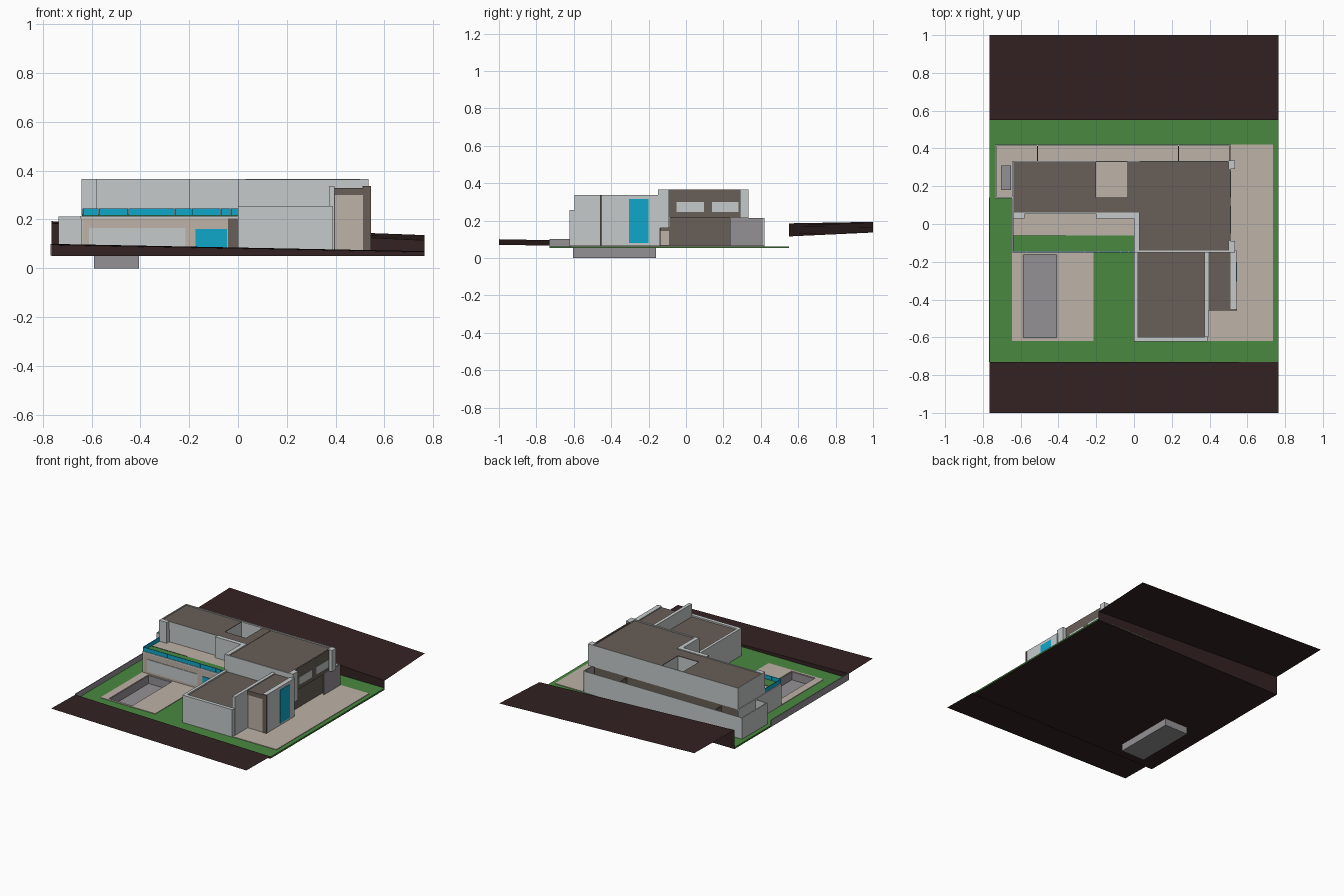
import bpy, bmesh

if "Cube" in bpy.data.objects:
    bpy.data.objects.remove(bpy.data.objects["Cube"])

def material(name, r, g, b):
    m = bpy.data.materials.new(name)
    m.diffuse_color = (r, g, b, 1)
    m.use_nodes = True
    m.node_tree.nodes["Principled BSDF"].inputs["Base Color"].default_value = m.diffuse_color
    return m

LIGHT = material("light grey render", .56, .59, .59)
BROWN = material("brown cladding", .138, .112, .095)
TAN = material("tan stone", .51, .445, .39)
GREEN = material("lawn green", .067, .246, .051)
SOIL = material("dark soil", .034, .016, .016)
BLUE = material("blue glass", .005, .386, .59)
GREY = material("concrete grey", .296, .283, .296)

def finish(name, bm, mat):
    me = bpy.data.meshes.new(name)
    bm.to_mesh(me)
    bm.free()
    me.materials.append(mat)
    ob = bpy.data.objects.new(name, me)
    bpy.context.collection.objects.link(ob)

def box(name, x0, x1, y0, y1, z0, z1, mat):
    bm = bmesh.new()
    bmesh.ops.create_cube(bm, size=1)
    for v in bm.verts:
        v.co = (x0 if v.co.x < 0 else x1, y0 if v.co.y < 0 else y1,
                z0 if v.co.z < 0 else z1)
    finish(name, bm, mat)

def ring(name, outer, inner, z0, z1, mat):
    """Slab with a rectangular hole; rectangles are x0, x1, y0, y1."""
    X0, X1, Y0, Y1 = outer
    x0, x1, y0, y1 = inner
    box(name + "_left", X0, x0, Y0, Y1, z0, z1, mat)
    box(name + "_right", x1, X1, Y0, Y1, z0, z1, mat)
    box(name + "_front", x0, x1, Y0, y0, z0, z1, mat)
    box(name + "_back", x0, x1, y1, Y1, z0, z1, mat)

# Terrain: stepped profile swept along x, sloping down to the right
POOL = (-.59, -.405, -.605, -.16)
xs = [-.765, POOL[0], POOL[1], 0, .4, .765]
rows = [(-1, .10, .07), (-.73, .095, .066), (-.73, .05, .05), (POOL[2], .05, .05),
        (POOL[3], .05, .05), (.55, .05, .05), (.55, .185, .115), (1, .193, .136)]
bm = bmesh.new()
grid = [[bm.verts.new((x, y, l + (r - l) * (x + .765) / 1.53)) for x in xs]
        for y, l, r in rows]
for j in range(len(rows) - 1):
    for i in range(len(xs) - 1):
        if (j, i) != (3, 1):            # opening for the pool
            bm.faces.new((grid[j][i], grid[j][i + 1], grid[j + 1][i + 1], grid[j + 1][i]))
finish("terrain", bm, SOIL)

# Garden, paving and pool
ring("lawn", (-.765, .765, -.73, .55), POOL, .052, .062, GREEN)
ring("pool_deck", (-.645, -.215, -.62, -.15), POOL, .06, .066, TAN)
box("driveway", .38, .735, -.62, .42, .06, .066, TAN)
box("rear_path", -.735, .51, .14, .42, .06, .066, TAN)
box("pool_floor", *POOL, 0, .006, GREY)
ring("pool_wall", (POOL[0], POOL[1], POOL[2], POOL[3]),
     (POOL[0] + .004, POOL[1] - .004, POOL[2] + .004, POOL[3] - .004), .0, .062, GREY)
box("garden_wall", -.768, -.762, -.73, .14, .052, .10, GREY)

# Rear boundary wall and side court
box("rear_wall", -.735, .51, .413, .42, .06, .212, LIGHT)
box("court_side_wall", -.735, -.727, .135, .42, .06, .212, LIGHT)
box("court_front_wall", -.735, -.64, .135, .143, .06, .212, LIGHT)
box("court_basin", -.705, -.65, .18, .31, .064, .075, GREY)
for n, x in enumerate((-.51, .235)):
    box(f"rear_divider_{n}", x - .003, x + .003, .33, .413, .06, .205, BROWN)
box("rear_path_end_wall", .503, .51, .235, .42, .06, .214, GREY)

# Ground floor
box("living_room", -.64, -.04, -.145, .33, .06, .207, TAN)
box("side_wall", -.644, -.638, -.148, .33, .06, .207, LIGHT)
box("living_room_back", -.64, .03, .328, .333, .06, .214, BROWN)
box("porch_post", -.04, 0, -.145, .33, .06, .207, BROWN)
box("garage", -.04, .485, -.14, .33, .06, .214, BROWN)
box("living_window", -.61, -.215, -.149, -.143, .08, .165, LIGHT)
box("glass_door", -.175, -.045, -.149, -.143, .064, .16, BLUE)
box("garage_side_pier", .485, .51, -.145, -.085, .16, .215, LIGHT)
box("garage_side_post", .485, .505, -.145, -.137, .06, .16, BROWN)
box("garage_side_panel", .484, .488, -.137, -.09, .07, .145, TAN)

# Balcony with planter and glass rail
box("balcony_slab", -.645, 0, -.15, .33, .205, .215, LIGHT)
box("balcony_floor", -.635, 0, -.06, .33, .213, .218, TAN)
box("balcony_planter", -.637, 0, -.143, -.06, .213, .219, GREEN)
box("planter_edge", -.637, -.36, -.062, -.059, .215, .221, BROWN)
edges = [-.637, -.57, -.45, -.26, -.19, -.07, -.03, 0]
for n, (a, b) in enumerate(zip(edges, edges[1:])):
    box(f"rail_front_{n}", a + .001, b - .001, -.15, -.146, .217, .246, BLUE)
box("rail_side", -.641, -.637, -.15, .03, .217, .246, BLUE)

# Upper floor, left wing with a light well
VOID = (-.2, -.035, .14, .327)
ring("left_wing", (-.637, .03, .06, .327), VOID, .216, .355, LIGHT)
ring("left_roof", (-.634, .03, .06, .327), VOID, .355, .36, BROWN)
box("left_wing_back", -.64, .03, .327, .334, .214, .366, LIGHT)
box("left_wing_parapet", -.641, -.634, .03, .334, .216, .366, LIGHT)
box("left_front_pier", -.64, -.58, .03, .06, .216, .366, LIGHT)
box("mid_front_pier", -.2, .03, .03, .06, .216, .366, LIGHT)
box("recess_lintel", -.58, -.2, .054, .06, .31, .365, LIGHT)

# Upper floor, right wing
box("right_wing", .0, .5, -.145, .33, .214, .35, LIGHT)
box("right_roof", .03, .504, -.14, .329, .35, .358, BROWN)
box("right_wing_left_parapet", 0, .03, -.147, .06, .214, .366, LIGHT)
box("right_wing_front_parapet", 0, .51, -.15, -.14, .214, .364, LIGHT)
box("right_wing_back_parapet", .03, .51, .327, .334, .214, .366, LIGHT)
box("right_cladding", .5, .51, -.09, .29, .214, .365, BROWN)
box("rear_corner_pier", .5, .535, .29, .335, .214, .366, LIGHT)
box("front_corner_pier", .5, .535, -.15, -.09, .16, .366, LIGHT)
for n, (a, b) in enumerate(((-.05, .095), (.14, .28))):
    box(f"side_window_{n}", .506, .513, a, b, .245, .298, LIGHT)

# Front block with parapets
box("front_block", .002, .39, -.615, -.14, .06, .24, LIGHT)
box("front_block_roof", .02, .375, -.597, -.15, .24, .246, BROWN)
box("front_block_left_parapet", 0, .02, -.62, -.15, .06, .256, LIGHT)
box("front_block_front_parapet", 0, .39, -.622, -.597, .06, .256, LIGHT)
box("front_block_tall_wall", .372, .395, -.597, -.15, .06, .337, LIGHT)

# Entrance block
box("entrance", .395, .51, -.45, -.14, .06, .325, BROWN)
box("entrance_roof", .395, .512, -.457, -.14, .30, .33, BROWN)
box("entrance_side_wall", .51, .543, -.45, -.14, .06, .337, LIGHT)
box("entrance_frame", .512, .545, -.459, -.45, .06, .337, BROWN)
box("entrance_door", .397, .512, -.455, -.449, .066, .30, TAN)
box("entrance_window", .538, .546, -.305, -.2, .08, .315, BLUE)
